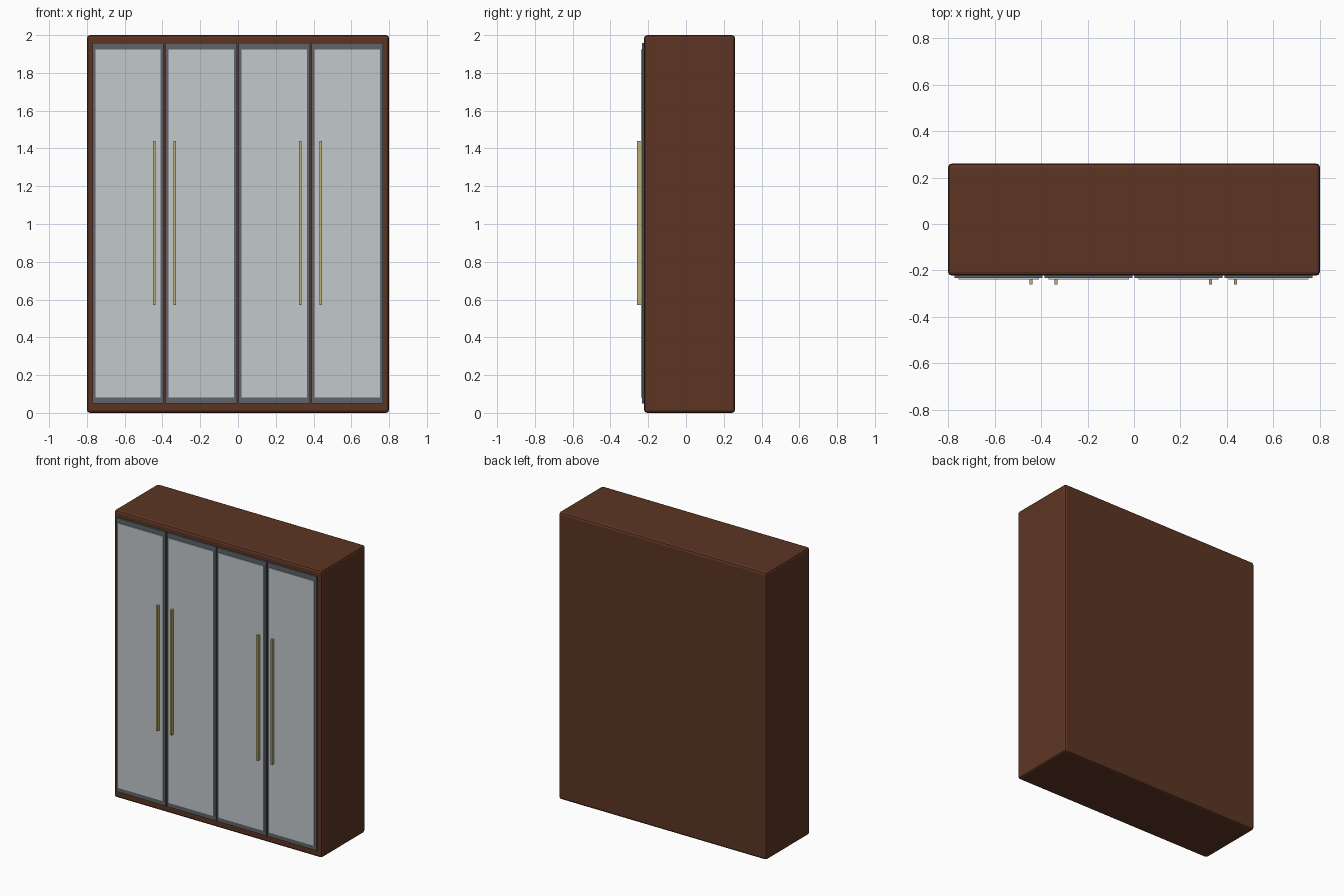
import bpy

if "Cube" in bpy.data.objects:
    bpy.data.objects.remove(bpy.data.objects["Cube"])

def mat(name, rgb):
    # sRGB 0-255 to linear
    lin = [(c / 255 / 12.92) if c < 11 else ((c / 255 + 0.055) / 1.055) ** 2.4 for c in rgb]
    m = bpy.data.materials.new(name)
    m.diffuse_color = (*lin, 1.0)
    m.use_nodes = True
    m.node_tree.nodes["Principled BSDF"].inputs["Base Color"].default_value = m.diffuse_color
    return m

wood = mat("dark brown wood", (93, 53, 35))
metal = mat("slate grey frame", (95, 101, 106))
glass = mat("pale grey panel", (194, 200, 203))
brass = mat("pale brass", (189, 176, 116))

def box(name, x, y, z, material, bevel=0.0, segments=1):
    """Box spanning the (min, max) ranges on each axis."""
    bpy.ops.mesh.primitive_cube_add(
        size=1, location=[(a + b) / 2 for a, b in (x, y, z)])
    ob = bpy.context.object
    ob.name = name
    ob.scale = [b - a for a, b in (x, y, z)]
    bpy.ops.object.transform_apply(location=False, rotation=False, scale=True)
    ob.data.materials.append(material)
    if bevel:
        mod = ob.modifiers.new("bevel", "BEVEL")
        mod.width = bevel
        mod.segments = segments
    return ob

# cabinet body with softened edges
box("cabinet_body", (-0.8, 0.8), (-0.222, 0.26), (0, 2), wood, 0.016, 2)

# four doors: frame, raised panel and bar handle
WIDTH, PITCH, CENTRE = 0.378, 0.387, -0.002
handles = (-0.443, -0.335, 0.329, 0.437)
for i, hx in enumerate(handles):
    cx = CENTRE + (i - 1.5) * PITCH
    box(f"door_frame_{i + 1}", (cx - WIDTH / 2, cx + WIDTH / 2),
        (-0.215, -0.233), (0.05, 1.957), metal)
    box(f"door_panel_{i + 1}", (cx - 0.173, cx + 0.173),
        (-0.225, -0.239), (0.082, 1.925), glass)
    box(f"door_handle_{i + 1}", (hx - 0.0065, hx + 0.0065),
        (-0.26, -0.235), (0.57, 1.44), brass)

# keep all outward normals consistent
for ob in bpy.data.objects:
    bpy.context.view_layer.objects.active = ob
    bpy.ops.object.mode_set(mode="EDIT")
    bpy.ops.mesh.select_all(action="SELECT")
    bpy.ops.mesh.normals_make_consistent(inside=False)
    bpy.ops.object.mode_set(mode="OBJECT")
